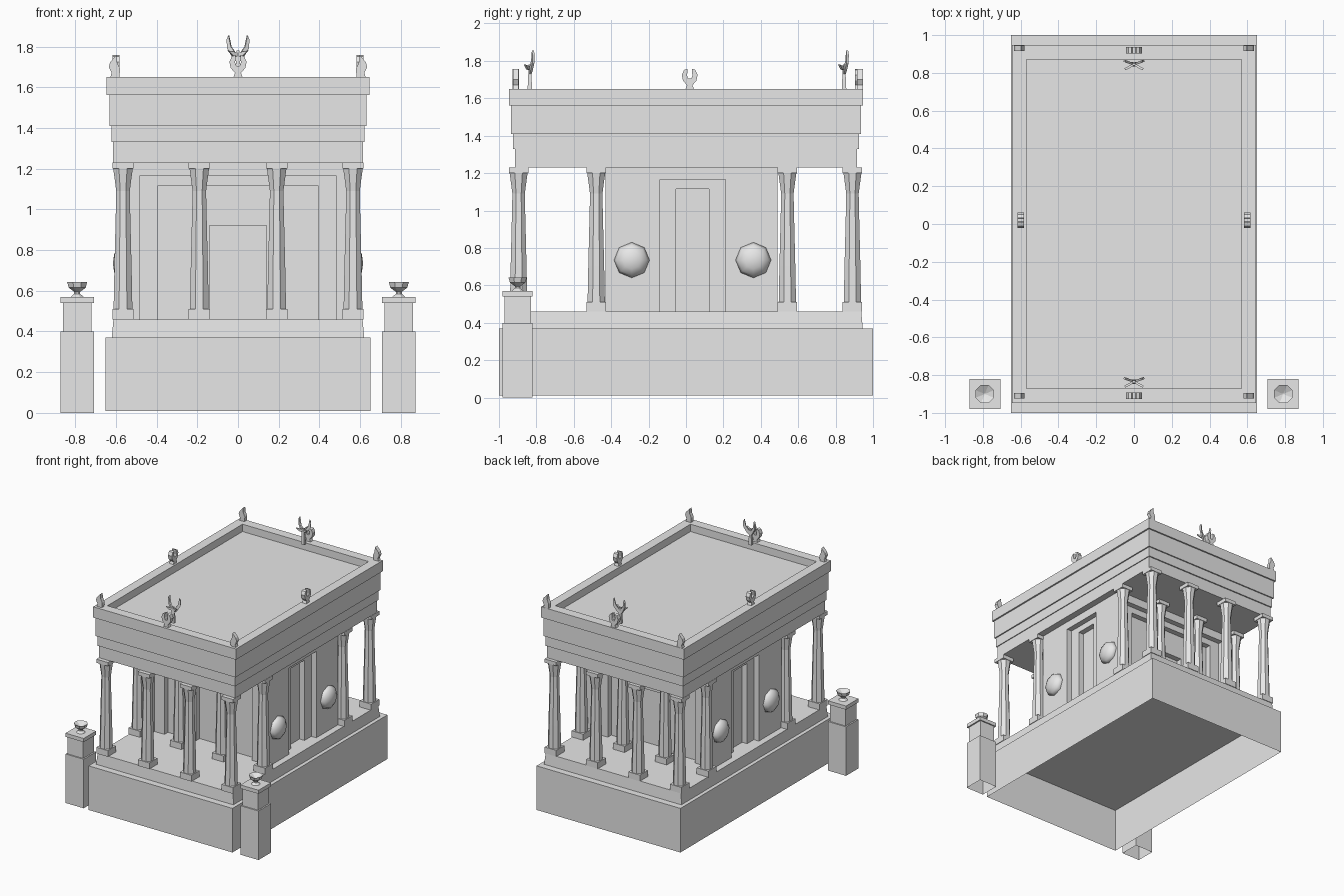
import bpy, bmesh, math
from mathutils import Matrix, Vector

cube = bpy.data.objects.get("Cube")
if cube:
    bpy.data.objects.remove(cube, do_unlink=True)

stone = bpy.data.materials.new("grey_stone")
stone.use_nodes = True
GREY = (0.8, 0.8, 0.8, 1)
stone.diffuse_color = GREY
stone.node_tree.nodes["Principled BSDF"].inputs["Base Color"].default_value = GREY


def finish(name, bm):
    """Turn a bmesh into a named stone object."""
    bmesh.ops.recalc_face_normals(bm, faces=bm.faces)
    mesh = bpy.data.meshes.new(name)
    bm.to_mesh(mesh)
    bm.free()
    mesh.materials.append(stone)
    ob = bpy.data.objects.new(name, mesh)
    bpy.context.collection.objects.link(ob)
    return ob


def add_box(bm, cx, cy, z0, z1, hx, hy, taper=0.0, is_open=False):
    """Box with half sizes hx, hy; taper narrows the top; is_open drops the bottom."""
    verts = bmesh.ops.create_cube(bm, size=2)["verts"]
    faces = {f for v in verts for f in v.link_faces}
    for v in verts:
        top = v.co.z > 0
        cut = taper if top else 0
        v.co = (cx + v.co.x * (hx - cut), cy + v.co.y * (hy - cut), z1 if top else z0)
    if is_open:
        low = [f for f in faces if all(v.co.z == verts[0].co.z or v.co.z < z1 for v in f.verts)
               and max(v.co.z for v in f.verts) < (z0 + z1) / 2]
        bmesh.ops.delete(bm, geom=low, context="FACES_ONLY")


def box(name, *args, **kw):
    bm = bmesh.new()
    add_box(bm, *args, **kw)
    return finish(name, bm)


def add_lathe(bm, profile, cx, cy, sides=8):
    """Revolve (radius, z) points with a flat side facing the front."""
    rings = []
    for r, z in profile:
        ring = []
        for i in range(sides):
            a = 2 * math.pi * (i + 0.5) / sides
            ring.append(bm.verts.new((cx + r * math.cos(a), cy + r * math.sin(a), z)))
        rings.append(ring)
    for low, high in zip(rings, rings[1:]):
        for i in range(sides):
            j = (i + 1) % sides
            bm.faces.new((low[i], low[j], high[j], high[i]))
    bm.faces.new(rings[0][::-1])
    bm.faces.new(rings[-1])


def plate(name, outline, thick, location, angle=0.0, mirror=False):
    """Upright plate extruded from an (x, z) outline, turned about z."""
    bm = bmesh.new()
    sign = -1 if mirror else 1
    face = bm.faces.new([bm.verts.new((sign * x, -thick / 2, z)) for x, z in outline])
    geom = bmesh.ops.extrude_face_region(bm, geom=[face])["geom"]
    for v in geom:
        if isinstance(v, bmesh.types.BMVert):
            v.co.y += thick
    bm.transform(Matrix.Translation(location) @ Matrix.Rotation(angle, 4, "Z"))
    return finish(name, bm)


# Hollow podium and floor step
box("podium", 0, 0, 0.01, 0.37, 0.65, 1.0, is_open=True)
box("floor_step", 0, 0, 0.37, 0.46, 0.62, 0.945, taper=0.008)

# Chamber with stepped doorways sunk into all four walls
chamber = box("chamber", 0, 0.03, 0.46, 1.23, 0.56, 0.46)
cutters = []
for side in (-1, 1):
    end = 0.03 + side * 0.46
    for half, top, depth in ((0.485, 1.165, 0.045), (0.395, 1.115, 0.09), (0.14, 0.92, 0.135)):
        cutters.append(box("end_door_cutter", 0, end, 0.4, top, half, depth))
    for half, top, depth in ((0.175, 1.165, 0.045), (0.0875, 1.115, 0.09)):
        cutters.append(box("side_door_cutter", side * 0.56, 0.035, 0.4, top, depth, half))
for cutter in cutters:
    cutter.hide_render = True
    mod = chamber.modifiers.new("doorway", "BOOLEAN")
    mod.operation = "DIFFERENCE"
    mod.solver = "EXACT"
    mod.object = cutter
graph = bpy.context.evaluated_depsgraph_get()
carved = bpy.data.meshes.new_from_object(chamber.evaluated_get(graph))
chamber.modifiers.clear()
chamber.data = carved
for cutter in cutters:
    bpy.data.objects.remove(cutter, do_unlink=True)

# Round shields on the side walls
for side in (-1, 1):
    for y in (-0.29, 0.36):
        bm = bmesh.new()
        bmesh.ops.create_uvsphere(bm, u_segments=8, v_segments=6, radius=0.095)
        bm.transform(Matrix.Translation((side * 0.56, y, 0.735))
                     @ Matrix.Diagonal((0.58, 1, 1, 1))
                     @ Matrix.Rotation(math.pi / 2, 4, "Y"))
        shield = finish("shield", bm)
        for p in shield.data.polygons:
            p.use_smooth = True

# Four rows of four columns
SHAFT = [(0.05, 0.51), (0.046, 0.7), (0.038, 1.0), (0.036, 1.09), (0.043, 1.14), (0.052, 1.2)]
for y in (-0.895, -0.48, 0.542, 0.89):
    for x in (-0.565, -0.19, 0.19, 0.565):
        bm = bmesh.new()
        add_box(bm, x, y, 0.46, 0.51, 0.052, 0.052)
        add_lathe(bm, SHAFT, x, y)
        add_box(bm, x, y, 1.2, 1.23, 0.052, 0.052)
        finish("column", bm)

# Stepped entablature
box("lower_beam", 0, 0, 1.23, 1.33, 0.615, 0.915)
box("upper_beam", 0, 0, 1.33, 1.41, 0.622, 0.925)
box("frieze", 0, 0, 1.41, 1.562, 0.632, 0.935)

# Cornice with a sunken roof
bm = bmesh.new()
add_box(bm, 0, 0, 1.562, 1.65, 0.645, 0.947)
top = max(bm.faces, key=lambda f: f.calc_center_median().z)
bmesh.ops.inset_region(bm, faces=[top], thickness=0.107)
floor = bmesh.ops.extrude_face_region(bm, geom=[top])["geom"]
bmesh.ops.translate(bm, vec=(0, 0, -0.06), verts=[v for v in floor if isinstance(v, bmesh.types.BMVert)])
bmesh.ops.delete(bm, geom=[top] if top.is_valid else [], context="FACES_ONLY")
finish("cornice_and_roof", bm)

# Pedestals with bowls beside the front
BOWL = [(0.034, 0.57), (0.016, 0.585), (0.016, 0.595), (0.045, 0.615), (0.053, 0.642), (0.004, 0.615)]
for x in (-0.79, 0.79):
    box("pedestal_base", x, -0.9, 0, 0.4, 0.082, 0.08, is_open=True)
    box("pedestal_neck", x, -0.9, 0.4, 0.54, 0.07, 0.07)
    box("pedestal_cap", x, -0.9, 0.54, 0.57, 0.082, 0.08)
    bm = bmesh.new()
    add_lathe(bm, BOWL, x, -0.9)
    finish("bowl", bm)

# Roof ornaments: corner horns, lyres and winged finials
HORN = [(-0.022, 0), (0.022, 0), (0.016, 0.02), (0.03, 0.05), (0.022, 0.075),
        (-0.008, 0.108), (-0.012, 0.07), (-0.026, 0.04)]
HALF_LYRE = [(0.022, 0), (0.015, 0.02), (0.036, 0.045), (0.042, 0.075), (0.03, 0.102),
             (0.012, 0.108), (0.014, 0.07), (0.008, 0.055)]
LYRE = HALF_LYRE + [(-x, z) for x, z in reversed(HALF_LYRE)]
WING = [(0, 0.07), (0.03, 0.1), (0.055, 0.14), (0.058, 0.185), (0.048, 0.205),
        (0.036, 0.15), (0.01, 0.115), (0, 0.125)]
SPIKE = [(0, 0.1), (0.03, 0.105), (0.055, 0.13), (0.03, 0.125), (0, 0.12)]
ROOF = 1.65
for side in (-1, 1):
    plate("side_lyre", LYRE, 0.035, (side * 0.6, 0.02, ROOF), math.pi / 2)
    for y in (-0.91, 0.93):
        plate("corner_horn", HORN, 0.03, (side * 0.605, y, ROOF), mirror=side < 0)
for lyre_y, wing_y in ((-0.91, -0.835), (0.92, 0.845)):
    plate("end_lyre", LYRE, 0.035, (0, lyre_y, ROOF))
    box("finial_stem", 0, wing_y, ROOF, 1.78, 0.014, 0.012, taper=0.006)
    for side in (-1, 1):
        plate("wing", WING, 0.012, (0, wing_y, ROOF), side * 0.35, mirror=side < 0)
        plate("wing_spike", SPIKE, 0.012, (0, wing_y, ROOF), -side * 0.5, mirror=side < 0)
